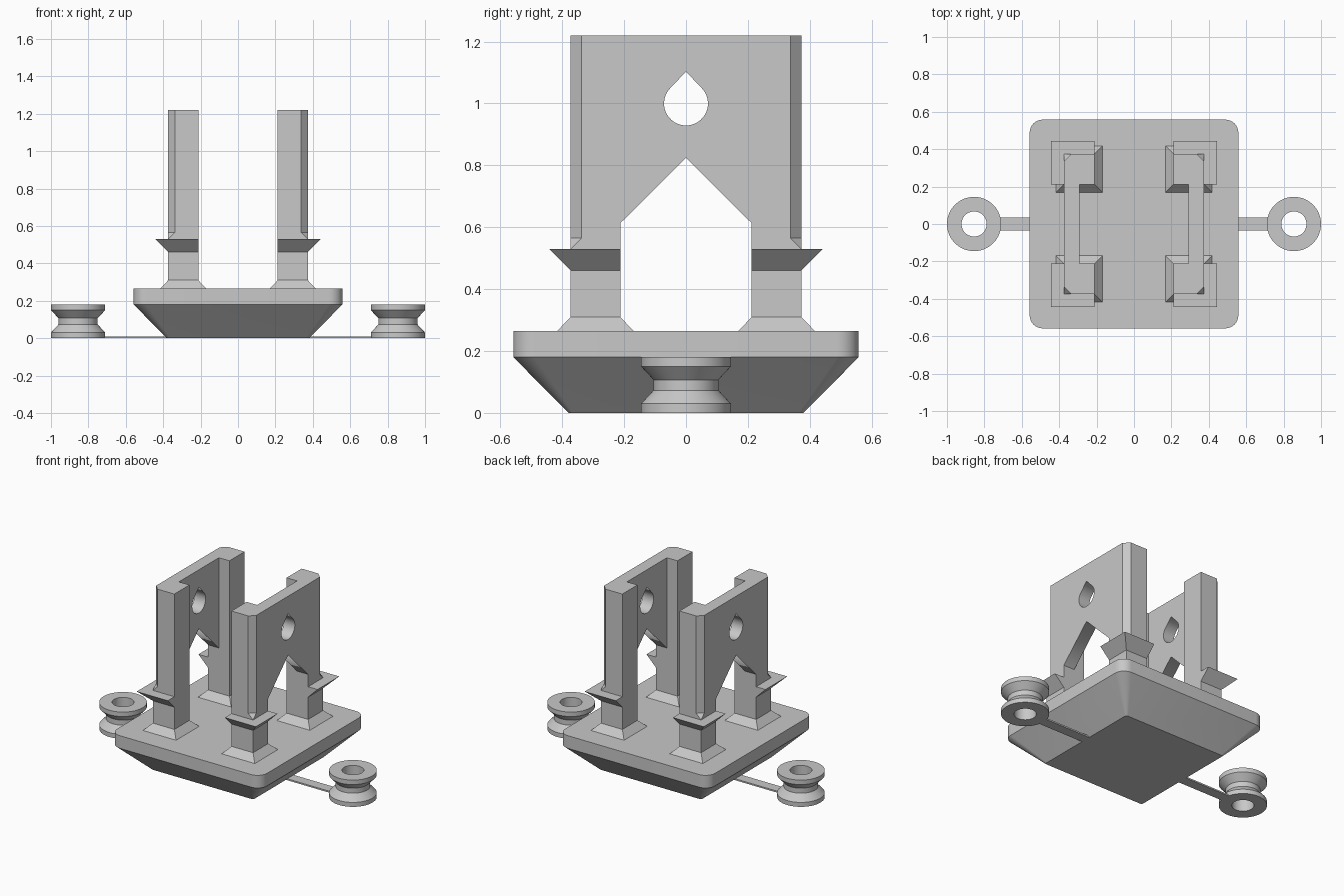
import bpy, bmesh
from math import sin, cos, pi, radians

cube = bpy.data.objects.get("Cube")
if cube:
    bpy.data.objects.remove(cube, do_unlink=True)

GREY = (0.58, 0.58, 0.58, 1.0)
mat = bpy.data.materials.new("plain grey")
mat.use_nodes = True
mat.diffuse_color = GREY
mat.node_tree.nodes["Principled BSDF"].inputs["Base Color"].default_value = GREY


def finish(name, bm, mirror=(False, False)):
    """Turn a bmesh into a shaded object, mirrored across x and/or y."""
    bmesh.ops.remove_doubles(bm, verts=bm.verts, dist=0.0001)
    bmesh.ops.recalc_face_normals(bm, faces=bm.faces)
    mesh = bpy.data.meshes.new(name)
    bm.to_mesh(mesh)
    bm.free()
    mesh.materials.append(mat)
    obj = bpy.data.objects.new(name, mesh)
    bpy.context.collection.objects.link(obj)
    bpy.ops.object.select_all(action='DESELECT')
    obj.select_set(True)
    bpy.context.view_layer.objects.active = obj
    bpy.ops.object.shade_smooth_by_angle(angle=radians(30))
    if any(mirror):
        mod = obj.modifiers.new("mirror", 'MIRROR')
        mod.use_axis = (mirror[0], mirror[1], False)
    return obj


def loft(name, sections, mirror=(False, False), ring_shaped=False):
    """Skin a list of (outline, z) sections; cap the ends or close the loop."""
    bm = bmesh.new()
    rings = [[bm.verts.new((x, y, z)) for x, y in pts] for pts, z in sections]
    pairs = list(zip(rings, rings[1:]))
    if ring_shaped:
        pairs.append((rings[-1], rings[0]))
    else:
        bm.faces.new(rings[0])
        bm.faces.new(rings[-1])
    for low, high in pairs:
        n = len(low)
        for i in range(n):
            j = (i + 1) % n
            bm.faces.new((low[i], low[j], high[j], high[i]))
    return finish(name, bm, mirror)


def rect(x0, x1, y0, y1):
    return [(x0, y0), (x1, y0), (x1, y1), (x0, y1)]


def circle(cx, r, n=64):
    return [(cx + r * cos(2 * pi * i / n), r * sin(2 * pi * i / n)) for i in range(n)]


def rounded_square(half, r, steps=8):
    c = half - r
    pts = []
    for k, (sx, sy) in enumerate([(1, 1), (-1, 1), (-1, -1), (1, -1)]):
        for i in range(steps + 1):
            a = (k + i / steps) * pi / 2
            pts.append((sx * c + r * cos(a), sy * c + r * sin(a)))
    return pts


# Base plate with sloping underside
PLATE_Z = 0.265
loft("base_plate", [(rounded_square(0.38, 0.015), 0),
                    (rounded_square(0.558, 0.07), 0.18),
                    (rounded_square(0.558, 0.07), PLATE_Z)])

# Four legs: square below, outer corner chamfered above the collar
IN, OUT, TOP = 0.2125, 0.373, 1.22
BOTH = (True, True)


def leg_outline(c):
    return [(IN, IN), (OUT, IN), (OUT, OUT - c), (OUT - c, OUT), (IN, OUT)]


loft("legs", [(leg_outline(0), PLATE_Z), (leg_outline(0), 0.53),
              (leg_outline(0.036), 0.565), (leg_outline(0.036), TOP)], BOTH)

# Flared feet and overhanging collars
loft("leg_feet", [(rect(IN - 0.043, OUT + 0.043, IN - 0.043, OUT + 0.043), PLATE_Z),
                  (rect(IN, OUT, IN, OUT), 0.31)], BOTH)
loft("leg_collars", [(rect(IN, OUT, IN, OUT), 0.46),
                     (rect(IN, OUT + 0.07, IN, OUT + 0.07), 0.53)], BOTH)

# Side panels: half outline with pointed arch and teardrop hole
HOLE_Z, HOLE_R = 1.0, 0.071
outline = [(0, 0.824), (IN, 0.613), (IN, TOP), (0, TOP), (0, HOLE_Z + HOLE_R * 1.45)]
for i in range(17):
    a = pi / 4 - i / 16 * 0.75 * pi
    outline.append((HOLE_R * cos(a), HOLE_Z + HOLE_R * sin(a)))
bm = bmesh.new()
face = bm.faces.new([bm.verts.new((0.291, y, z)) for y, z in outline])
grown = bmesh.ops.extrude_face_region(bm, geom=[face], use_keep_orig=True)
moved = [g for g in grown["geom"] if isinstance(g, bmesh.types.BMVert)]
bmesh.ops.translate(bm, verts=moved, vec=(OUT - 0.291, 0, 0))
seam = [f for f in bm.faces if all(abs(v.co.y) < 0.0001 for v in f.verts)]
bmesh.ops.delete(bm, geom=seam, context='FACES')
finish("side_panels", bm, BOTH)

# Grooved spools and the thin strips that join them to the base
CX = 0.855
profile = [(0.067, 0), (0.145, 0), (0.145, 0.03), (0.105, 0.073),
           (0.105, 0.107), (0.145, 0.15), (0.145, 0.18), (0.067, 0.18)]
loft("spools", [(circle(CX, r), z) for r, z in profile], (True, False), ring_shaped=True)
strip = rect(0.38, 0.714, -0.034, 0.034)
loft("spool_strips", [(strip, 0), (strip, 0.01)], (True, False))
